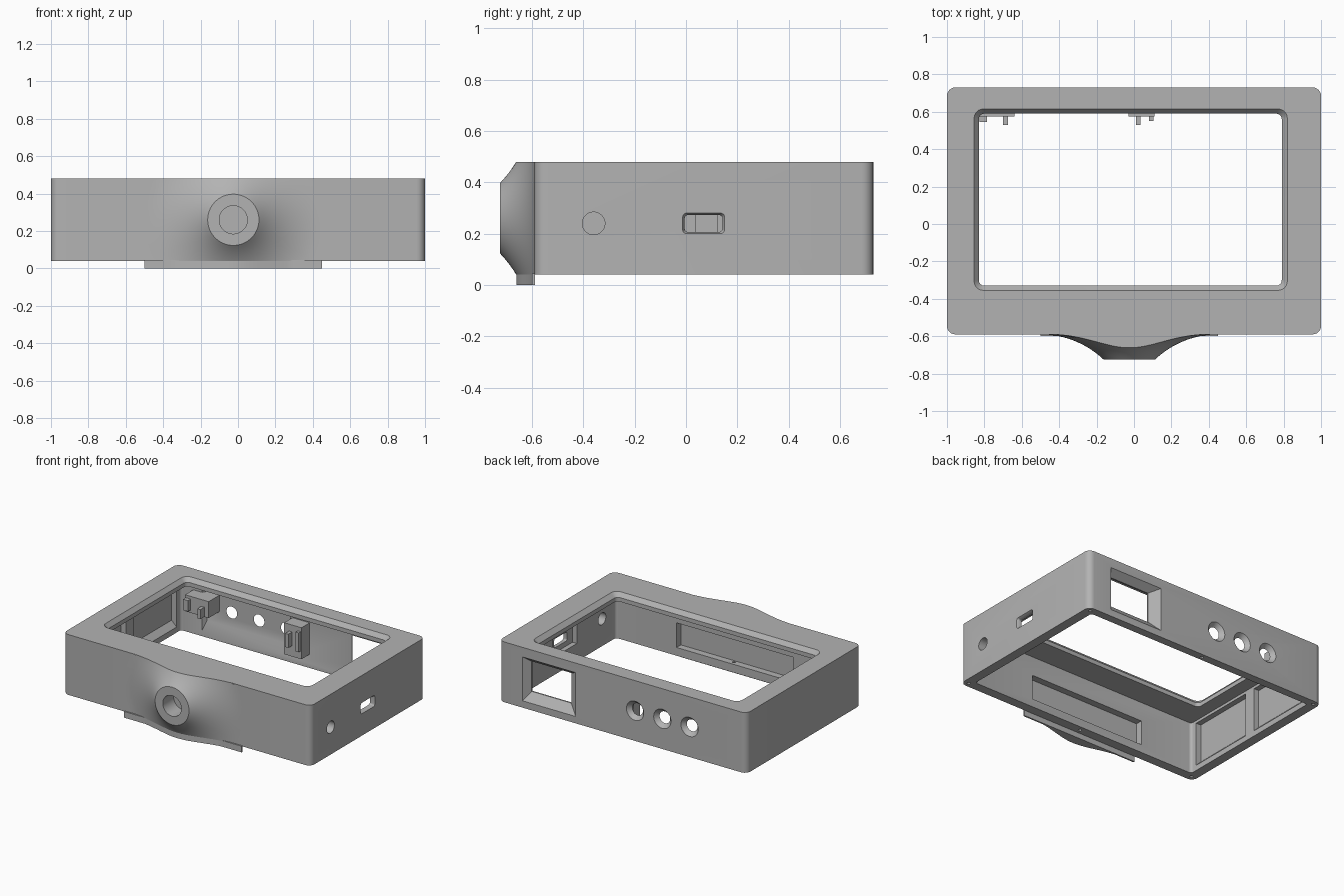
import bpy, bmesh
from math import sin, cos, pi, sqrt

if "Cube" in bpy.data.objects:
    bpy.data.objects.remove(bpy.data.objects["Cube"])

grey = bpy.data.materials.new("plain grey")
grey.use_nodes = True
COLOUR = (0.45, 0.45, 0.45, 1)
grey.diffuse_color = COLOUR
grey.node_tree.nodes["Principled BSDF"].inputs["Base Color"].default_value = COLOUR


def rrect(a0, a1, b0, b1, r=0.0, n=6):
    """Rounded rectangle outline."""
    if r == 0:
        return [(a0, b0), (a1, b0), (a1, b1), (a0, b1)]
    pts = []
    for k, (a, b) in enumerate([(a1 - r, b1 - r), (a0 + r, b1 - r), (a0 + r, b0 + r), (a1 - r, b0 + r)]):
        for i in range(n + 1):
            t = (k + i / n) * pi / 2
            pts.append((a + r * cos(t), b + r * sin(t)))
    return pts


def circle(a, b, r, n=32):
    return [(a + r * cos(2 * pi * i / n), b + r * sin(2 * pi * i / n)) for i in range(n)]


PLACE = {"X": lambda a, b, d: (d, a, b), "Y": lambda a, b, d: (a, d, b), "Z": lambda a, b, d: (a, b, d)}


def skin(name, rings):
    """Closed solid through rings of 3D points."""
    bm = bmesh.new()
    rows = [[bm.verts.new(p) for p in ring] for ring in rings]
    n = len(rows[0])
    for lo, hi in zip(rows, rows[1:]):
        for i in range(n):
            j = (i + 1) % n
            bm.faces.new((lo[i], lo[j], hi[j], hi[i]))
    bm.faces.new(rows[0])
    bm.faces.new(rows[-1])
    bmesh.ops.remove_doubles(bm, verts=bm.verts, dist=0.0001)
    bmesh.ops.recalc_face_normals(bm, faces=bm.faces)
    mesh = bpy.data.meshes.new(name)
    bm.to_mesh(mesh)
    bm.free()
    mesh.materials.append(grey)
    ob = bpy.data.objects.new(name, mesh)
    bpy.context.collection.objects.link(ob)
    return ob


def loft(name, axis, *sections):
    return skin(name, [[PLACE[axis](a, b, d) for a, b in outline] for outline, d in sections])


def activate(ob):
    bpy.ops.object.select_all(action="DESELECT")
    ob.select_set(True)
    bpy.context.view_layer.objects.active = ob


def cut(target, axis, *sections):
    tool = loft("cutter", axis, *sections)
    tool.hide_render = True
    mod = target.modifiers.new("cut", "BOOLEAN")
    mod.operation, mod.solver, mod.object = "DIFFERENCE", "EXACT", tool
    activate(target)
    bpy.ops.object.modifier_apply(modifier=mod.name)
    bpy.data.objects.remove(tool)


# Hollow frame, open below
outer = rrect(-1, 1, -0.59, 0.73, 0.045)
frame = loft("frame", "Z", (outer, 0.04), (outer, 0.48))
cavity = rrect(-0.93, 0.93, -0.52, 0.67, 0.02)
cut(frame, "Z", (cavity, 0.0), (cavity, 0.42))

# Screen window with a chamfered edge
wide = rrect(-0.855, 0.82, -0.355, 0.615, 0.05)
narrow = rrect(-0.83, 0.79, -0.33, 0.59, 0.03)
cut(frame, "Z", (narrow, 0.38), (narrow, 0.45), (wide, 0.48), (wide, 0.52))

# Back wall: square port and three countersunk button holes
port_in = rrect(0.45, 0.77, 0.15, 0.37)
port_out = rrect(0.38, 0.81, 0.09, 0.41)
cut(frame, "Y", (port_in, 0.6), (port_in, 0.68), (port_out, 0.73), (port_out, 0.76))
cut(frame, "Y", (rrect(-0.76, -0.05, 0.08, 0.39), 0.66), (rrect(-0.76, -0.05, 0.08, 0.39), 0.67),
    (rrect(-0.74, -0.07, 0.15, 0.37), 0.7))
for x in (-0.1, -0.32, -0.54):
    small, big = circle(x, 0.26, 0.043), circle(x, 0.26, 0.07)
    cut(frame, "Y", (small, 0.6), (small, 0.7), (big, 0.73), (big, 0.75))

# Left wall: round hole and connector slot with an inner recess
cut(frame, "X", (circle(-0.36, 0.24, 0.044), 0.85), (circle(-0.36, 0.24, 0.044), 1.05))
slot = rrect(-0.005, 0.142, 0.207, 0.272, 0.012)
slot_rim = rrect(-0.013, 0.15, 0.2, 0.28, 0.015)
cut(frame, "X", (slot, 0.85), (slot, 0.985), (slot_rim, 1.0), (slot_rim, 1.05))
recess = rrect(-0.07, 0.21, 0.17, 0.31)
cut(frame, "X", (recess, 0.9), (recess, 0.965))

# Right wall: two inner pockets leaving a rib between them
for y0, y1 in ((-0.47, 0.035), (0.125, 0.62)):
    mouth, floor = rrect(y0, y1, 0.08, 0.4), rrect(y0, y1, 0.12, 0.4)
    cut(frame, "X", (mouth, -0.9), (mouth, -0.93), (floor, -0.97))

# Front wall: long inner pocket
pocket = rrect(-0.5, 0.44, 0.1, 0.28)
cut(frame, "Y", (pocket, -0.5), (pocket, -0.57))

# Screw holes in the bottom rim
for x in (-0.96, 0.0, 0.96):
    for y in (-0.555, 0.695):
        hole = circle(x, y, 0.012, 12)
        cut(frame, "Z", (hole, 0.0), (hole, 0.1))

# Flared front boss with a blind socket
CX, CZ, HALF, REACH, BEND, SEG = -0.025, 0.26, 0.22, 0.475, 0.49, 96


def flare(r):
    d = max(0.0, REACH - r)
    return -0.59 - BEND + sqrt(BEND * BEND - d * d)


def boss_ring(radius, depth):
    ring = []
    for i in range(SEG):
        t = 2 * pi * i / SEG
        edge = min(REACH, HALF / max(abs(sin(t)), 1e-6))
        r = radius(edge)
        ring.append((CX + r * cos(t), depth(r), CZ + r * sin(t)))
    return ring


rings = [boss_ring(lambda e: 0.075, lambda r: -0.6),
         boss_ring(lambda e: 0.075, lambda r: -0.725),
         boss_ring(lambda e: 0.137, lambda r: -0.725)]
for k in range(1, 15):
    rings.append(boss_ring(lambda e: 0.137 + (e - 0.137) * k / 14, flare))
rings.append(boss_ring(lambda e: e, lambda r: -0.589))
boss = skin("front_boss", rings)

# Skirt hanging below the boss
curve = []
for i in range(41):
    dx = REACH * (i / 20 - 1)
    curve.append((CX + dx, min(flare(sqrt(dx * dx + HALF * HALF)), -0.6)))
outline = [(CX - REACH, -0.589)] + curve + [(CX + REACH, -0.589)]
skirt = loft("front_skirt", "Z", (outline, 0.0), (outline, 0.045))

# Inner brackets and clip pins on the back wall
for side, x0, x1, z0, z1 in (("right", -0.83, -0.64, 0.24, 0.36), ("middle", -0.03, 0.11, 0.14, 0.37)):
    block = rrect(x0, x1, z0, z1)
    loft(side + "_bracket", "Y", (block, 0.575), (block, 0.705))
for name, x0, x1, y, z0, z1 in (("right_outer_pin", -0.825, -0.785, 0.545, 0.26, 0.34),
                                ("right_inner_pin", -0.70, -0.675, 0.53, 0.24, 0.31),
                                ("middle_inner_pin", 0.01, 0.035, 0.53, 0.22, 0.32),
                                ("middle_outer_pin", 0.08, 0.105, 0.55, 0.2, 0.34)):
    pin = rrect(x0, x1, z0, z1)
    loft(name, "Y", (pin, y), (pin, 0.59))

# Smooth the curved faces, keep the edges sharp
for ob in (frame, boss, skirt):
    activate(ob)
    bpy.ops.object.shade_smooth_by_angle()
